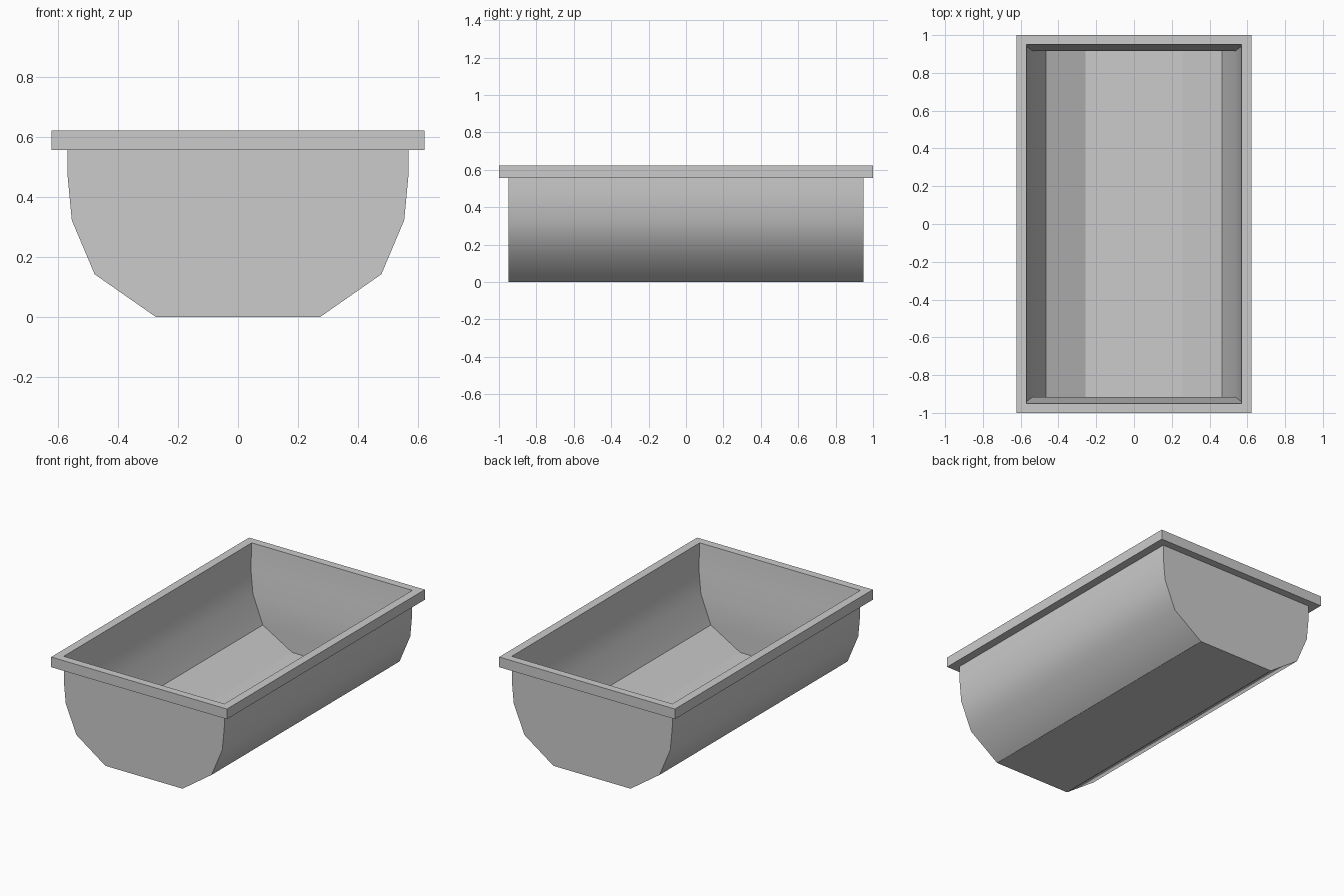
import bpy, bmesh, math

if "Cube" in bpy.data.objects:
    bpy.data.objects.remove(bpy.data.objects["Cube"])

# Rectangular sections (half width, half length, height), outside bottom up, over the rim, down inside
SECTIONS = [
    (0.273, 0.95, 0.0), (0.478, 0.95, 0.143), (0.554, 0.95, 0.323),
    (0.568, 0.95, 0.47), (0.568, 0.95, 0.557),              # outer shell
    (0.622, 1.0, 0.557), (0.622, 1.0, 0.622),               # rim lip
    (0.568, 0.95, 0.622), (0.565, 0.937, 0.46),
    (0.535, 0.915, 0.317), (0.465, 0.915, 0.137), (0.257, 0.915, 0.017),  # basin
]


def loft(name, sections):
    """Skin a stack of rectangles and close both ends."""
    bm = bmesh.new()
    rings = [[bm.verts.new((sx * x, sy * y, z))
              for sx, sy in ((-1, -1), (1, -1), (1, 1), (-1, 1))]
             for x, y, z in sections]
    for a, b in zip(rings, rings[1:]):
        for i in range(4):
            j = (i + 1) % 4
            bm.faces.new((a[i], a[j], b[j], b[i]))
    bm.faces.new(rings[0][::-1])
    bm.faces.new(rings[-1])
    bmesh.ops.recalc_face_normals(bm, faces=bm.faces)
    mesh = bpy.data.meshes.new(name)
    bm.to_mesh(mesh)
    bm.free()
    obj = bpy.data.objects.new(name, mesh)
    bpy.context.collection.objects.link(obj)
    return obj


trough = loft("trough", SECTIONS)

# Curved sides are smooth, rim and floor stay crisp
bpy.context.view_layer.objects.active = trough
trough.select_set(True)
bpy.ops.object.shade_smooth_by_angle(angle=math.radians(33.5))
for face in trough.data.polygons:
    if abs(face.normal.z) > 0.99:
        face.use_smooth = False
